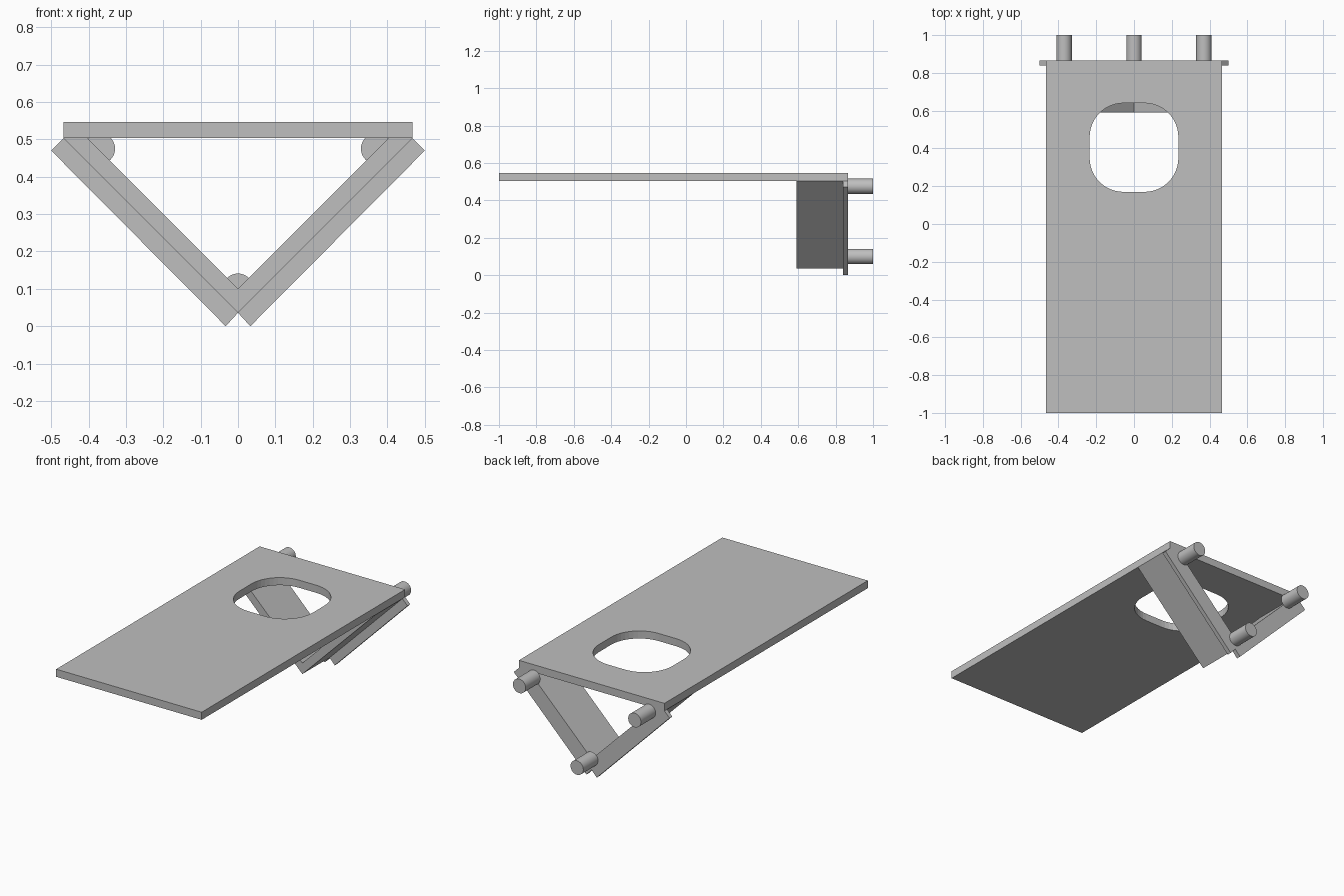
import bpy, bmesh, math
from mathutils import Matrix, Vector

if "Cube" in bpy.data.objects:
    bpy.data.objects.remove(bpy.data.objects["Cube"], do_unlink=True)

grey = bpy.data.materials.new("plain grey")
grey.use_nodes = True
colour = (0.52, 0.52, 0.52, 1)
grey.diffuse_color = colour
grey.node_tree.nodes["Principled BSDF"].inputs["Base Color"].default_value = colour

BACK = 0.865
UNDER, TOP = 0.503, 0.547


def finish(name, bm):
    bmesh.ops.recalc_face_normals(bm, faces=bm.faces)
    mesh = bpy.data.meshes.new(name)
    bm.to_mesh(mesh)
    bm.free()
    mesh.materials.append(grey)
    obj = bpy.data.objects.new(name, mesh)
    bpy.context.collection.objects.link(obj)
    return obj


def prism(name, points, offset):
    """Extrude a closed outline of 3D points along an offset."""
    bm = bmesh.new()
    face = bm.faces.new([bm.verts.new(p) for p in points])
    ext = bmesh.ops.extrude_face_region(bm, geom=[face], use_keep_orig=True)
    verts = [v for v in ext["geom"] if isinstance(v, bmesh.types.BMVert)]
    bmesh.ops.translate(bm, verts=verts, vec=offset)
    return finish(name, bm)


def rounded_rect(half_x, half_y, radius, centre_y, z, steps=12):
    points = []
    for corner, (sx, sy) in enumerate([(1, 1), (-1, 1), (-1, -1), (1, -1)]):
        for i in range(steps + 1):
            a = math.pi / 2 * (corner + i / steps)
            points.append((sx * (half_x - radius) + radius * math.cos(a),
                           centre_y + sy * (half_y - radius) + radius * math.sin(a), z))
    return points


# Flat top board with a rounded opening
w = 0.467
board = prism("top_board", [(-w, -1, UNDER), (w, -1, UNDER), (w, BACK, UNDER), (-w, BACK, UNDER)],
              (0, 0, TOP - UNDER))
cutter = prism("opening_cutter", rounded_rect(0.235, 0.235, 0.18, 0.405, UNDER - 0.1), (0, 0, 0.3))
cutter.hide_render = True
cut = board.modifiers.new("opening", "BOOLEAN")
cut.operation = "DIFFERENCE"
cut.solver = "EXACT"
cut.object = cutter
bpy.context.view_layer.objects.active = board
board.select_set(True)
bpy.ops.object.modifier_apply(modifier=cut.name)
bpy.data.objects.remove(cutter, do_unlink=True)

# Slanted support panels meeting in a V, each with an outer flange at the back
for side, s in (("left", 1), ("right", -1)):
    panel = [(0, 0.036), (0.467, UNDER), (0.403, UNDER), (0, 0.1)]
    prism(side + "_panel", [(s * x, 0.59, z) for x, z in panel], (0, BACK - 0.59, 0))
    flange = [(0.033, 0.0), (0.5, 0.47), (0.467, UNDER), (0, 0.036)]
    prism(side + "_flange", [(s * x, 0.84, z) for x, z in flange], (0, BACK - 0.84, 0))

# Round pegs at the three corners
for name, x, z in (("left_peg", 0.37, 0.475), ("right_peg", -0.37, 0.475), ("lower_peg", 0, 0.1)):
    bm = bmesh.new()
    place = Matrix.Translation(Vector((x, (BACK + 1) / 2, z))) @ Matrix.Rotation(math.pi / 2, 4, "X")
    bmesh.ops.create_cone(bm, cap_ends=True, segments=32, radius1=0.041, radius2=0.041,
                          depth=1 - BACK, matrix=place)
    peg = finish(name, bm)
    bpy.ops.object.select_all(action="DESELECT")
    peg.select_set(True)
    bpy.context.view_layer.objects.active = peg
    bpy.ops.object.shade_smooth_by_angle(angle=math.radians(35))
